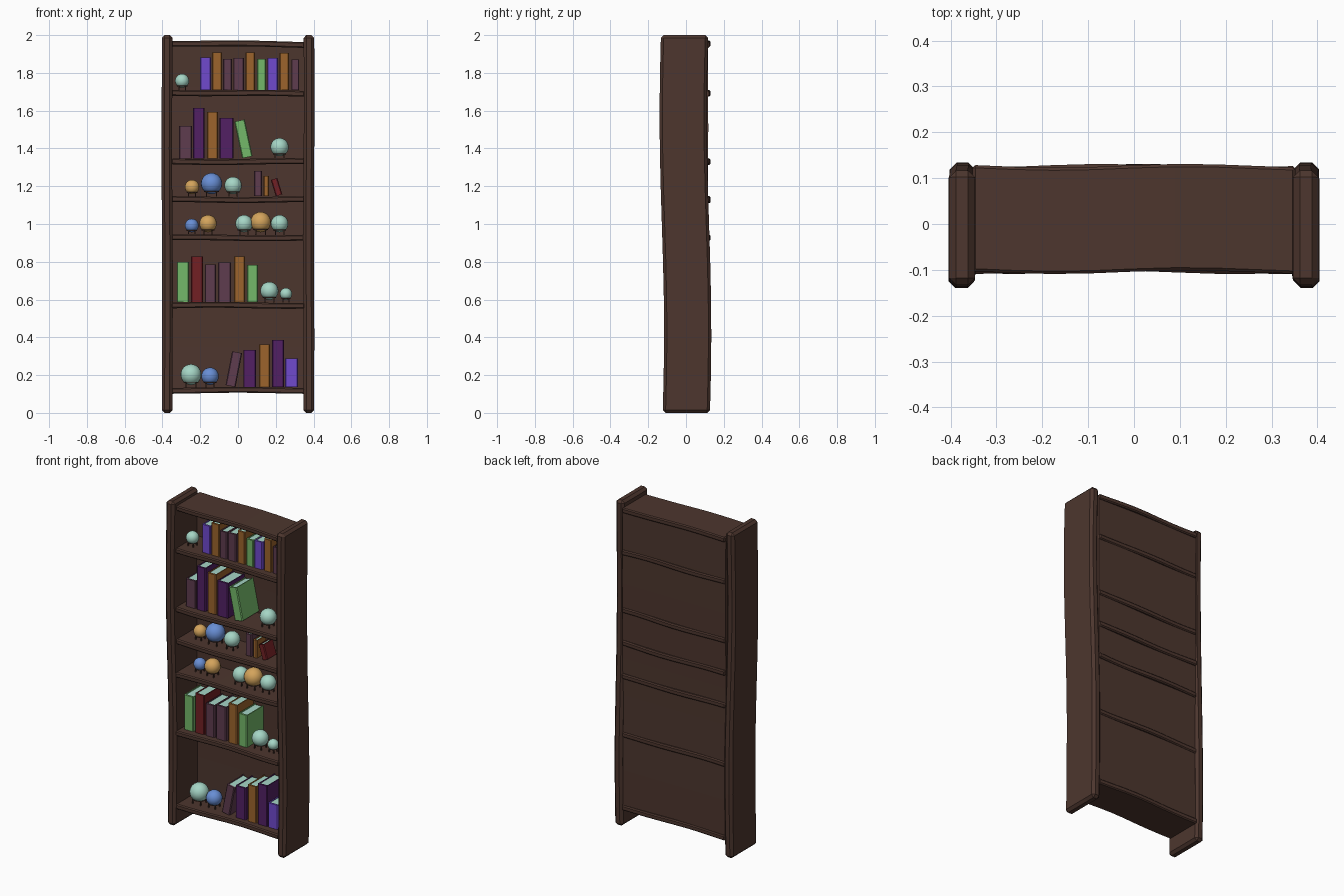
import bpy, bmesh, math
from mathutils import Matrix, Vector

if "Cube" in bpy.data.objects:
    bpy.data.objects.remove(bpy.data.objects["Cube"])


def material(name, rgb):
    m = bpy.data.materials.new(name)
    lin = [(c / 255 / 12.92) if c < 10 else ((c / 255 + 0.055) / 1.055) ** 2.4 for c in rgb]
    m.diffuse_color = (*lin, 1)
    m.use_nodes = True
    m.node_tree.nodes["Principled BSDF"].inputs["Base Color"].default_value = m.diffuse_color
    return m


MAT = {n: material(n, c) for n, c in {
    "wood": (77, 54, 46), "violet": (112, 74, 206), "purple": (82, 32, 100),
    "amber": (156, 100, 44), "green": (116, 184, 106), "plum": (94, 60, 78),
    "red": (114, 32, 36), "mint": (166, 214, 198), "blue": (104, 142, 212),
    "gold": (212, 164, 92)}.items()}


def finish(bm, name, mats):
    bmesh.ops.recalc_face_normals(bm, faces=bm.faces)
    me = bpy.data.meshes.new(name)
    bm.to_mesh(me)
    bm.free()
    for m in mats:
        me.materials.append(MAT[m])
    ob = bpy.data.objects.new(name, me)
    bpy.context.collection.objects.link(ob)
    return ob


def add_box(bm, lo, hi, mat=0):
    lo, hi = Vector(lo), Vector(hi)
    mtx = Matrix.Translation((lo + hi) / 2) @ Matrix.Diagonal((*(hi - lo), 1))
    geo = bmesh.ops.create_cube(bm, size=1, matrix=mtx)
    for f in {f for v in geo["verts"] for f in v.link_faces}:
        f.material_index = mat
    return geo["verts"]


def plank(name, lo, hi, axis, cuts, warp, bevel):
    """Hand-carved board: sliced along one axis, warped, then chamfered."""
    bm = bmesh.new()
    add_box(bm, lo, hi)
    normal = Vector((0, 0, 0))
    normal[axis] = 1
    for i in range(1, cuts):
        p = Vector(lo).lerp(Vector(hi), i / cuts)
        bmesh.ops.bisect_plane(bm, geom=bm.verts[:] + bm.edges[:] + bm.faces[:],
                               plane_co=p, plane_no=normal)
    for v in bm.verts:
        v.co += Vector(warp(v.co))
    ob = finish(bm, name, ["wood"])
    if bevel:
        mod = ob.modifiers.new("chamfer", "BEVEL")
        mod.width = bevel
        mod.segments = 1
        mod.limit_method = "ANGLE"
        mod.angle_limit = math.radians(40)
    return ob


# Upright side boards with a gentle sway from front to back
def sway(z):
    return -0.003 - 0.012 * math.sin((z - 1.0) * math.pi / 1.15)


for side, name in ((-1, "left_side"), (1, "right_side")):
    xs = sorted((side * 0.347, side * 0.403))
    plank(name, (xs[0], -0.125, 0.0), (xs[1], 0.125, 2.0), 2, 10,
          lambda c, s=side: (0.002 * math.sin(c.z * 4 + s) * (0.3 < c.z < 1.8),
                             sway(c.z), 0), 0.015)

# Shelves, wavy along their length
SHELF_TOPS = [0.138, 0.588, 0.946, 1.148, 1.349, 1.711, 1.972]
for i, top in enumerate(SHELF_TOPS):
    plank(f"shelf_{i + 1}", (-0.352, -0.105, top - 0.031), (0.352, 0.127, top), 0, 8,
          lambda c, k=i: (0, 0.004 * math.sin(c.x * 11 + 0.3 + (k % 3 - 0) * (k < 6)),
                          -0.003 + 0.003 * math.cos(c.x * 8 + k) - 0.01 * c.x * (k > 4)),
          0.006)

# Back board
plank("back_board", (-0.352, 0.098, 0.12), (0.352, 0.116, 1.955), 2, 8,
      lambda c: (0, 0.002 * math.sin(c.z * 5), 0), 0)


# Books: spine and two cover boards around a block of pages
def book(colour, x, width, height, base, lean=0, front=-0.065, back=0.096):
    bm = bmesh.new()
    h, t = width / 2, 0.006
    spine = add_box(bm, (-h, front, 0), (h, front + 0.012, height))
    edges = {e for v in spine for e in v.link_edges
             if abs(e.verts[0].co.z - e.verts[1].co.z) > 0.01
             and e.verts[0].co.y < front + 0.001}
    bmesh.ops.bevel(bm, geom=list(edges), offset=0.005, segments=1, affect="EDGES")
    for s in (-1, 1):
        xs = sorted((s * h, s * (h - t)))
        add_box(bm, (xs[0], front + 0.010, 0), (xs[1], back, height))
    add_box(bm, (-h + t, front + 0.010, 0.004), (h - t, back - 0.006, height - 0.004), 1)
    # A leaning book tips over the lower corner on the side it leans to
    pivot = math.copysign(h, lean) if lean else 0
    bmesh.ops.translate(bm, verts=bm.verts, vec=(-pivot, 0, 0))
    bmesh.ops.rotate(bm, verts=bm.verts, cent=(0, 0, 0),
                     matrix=Matrix.Rotation(math.radians(lean), 3, "Y"))
    bmesh.ops.translate(bm, verts=bm.verts, vec=(x + pivot, 0, base))
    finish(bm, f"{colour}_book", [colour, "mint"])


# Each row: colour, centre x, width, height, optional lean in degrees
ROWS = {
    0: [("plum", -0.040, 0.054, 0.182, 11), ("purple", 0.062, 0.068, 0.196),
        ("amber", 0.140, 0.058, 0.224), ("purple", 0.212, 0.064, 0.249),
        ("violet", 0.283, 0.068, 0.150)],
    1: [("green", -0.292, 0.064, 0.212), ("red", -0.217, 0.064, 0.240),
        ("plum", -0.146, 0.060, 0.198), ("plum", -0.071, 0.068, 0.208),
        ("amber", 0.008, 0.060, 0.240), ("green", 0.077, 0.058, 0.197)],
    3: [("plum", 0.106, 0.040, 0.133), ("amber", 0.150, 0.028, 0.108),
        ("red", 0.218, 0.036, 0.090, -17)],
    4: [("plum", -0.278, 0.068, 0.170), ("purple", -0.207, 0.060, 0.266),
        ("amber", -0.135, 0.058, 0.245), ("purple", -0.060, 0.074, 0.214),
        ("green", 0.050, 0.056, 0.198, -12)],
    5: [("violet", -0.172, 0.056, 0.172), ("amber", -0.111, 0.054, 0.197),
        ("plum", -0.055, 0.048, 0.164), ("plum", 0.003, 0.056, 0.168),
        ("amber", 0.066, 0.050, 0.197), ("green", 0.125, 0.048, 0.163),
        ("violet", 0.183, 0.056, 0.168), ("amber", 0.246, 0.050, 0.196),
        ("plum", 0.303, 0.042, 0.162)],
}
for row, books in ROWS.items():
    for b in books:
        depth = {"front": -0.05, "back": 0.04} if row == 3 else {}
        book(*b[:4], SHELF_TOPS[row] - 0.001, *b[4:], **depth)


# Glass balls, each resting in a ring on four short feet
def orb(colour, x, r, base, y=-0.02):
    cz = base + r + 0.010
    bm = bmesh.new()
    bmesh.ops.create_uvsphere(bm, u_segments=20, v_segments=14, radius=r,
                              matrix=Matrix.Translation((x, y, cz)))
    ob = finish(bm, f"{colour}_ball", [colour])
    for p in ob.data.polygons:
        p.use_smooth = True
    ring_r = r * 0.68
    ring_z = cz - r * 0.74
    bpy.ops.mesh.primitive_torus_add(major_segments=20, minor_segments=6,
                                     major_radius=ring_r, minor_radius=0.003,
                                     location=(x, y, ring_z))
    ring = bpy.context.object
    ring.name = "ball_ring"
    ring.data.materials.append(MAT["wood"])
    bm = bmesh.new()
    for k in range(4):
        a = math.pi / 4 + k * math.pi / 2
        px, py = x + ring_r * math.cos(a), y + ring_r * math.sin(a)
        add_box(bm, (px - 0.003, py - 0.003, base - 0.003), (px + 0.003, py + 0.003, ring_z))
    finish(bm, "ball_feet", ["wood"])


# Each row: colour, x, radius
ORBS = {
    0: [("mint", -0.249, 0.055), ("blue", -0.148, 0.046)],
    1: [("mint", 0.166, 0.048), ("mint", 0.254, 0.032)],
    2: [("blue", -0.245, 0.036), ("gold", -0.159, 0.046), ("mint", 0.032, 0.046),
        ("gold", 0.120, 0.054), ("mint", 0.220, 0.046)],
    3: [("gold", -0.243, 0.038), ("blue", -0.140, 0.056), ("mint", -0.026, 0.046)],
    4: [("mint", 0.220, 0.048)],
    5: [("mint", -0.296, 0.037)],
}
for row, orbs in ORBS.items():
    for o in orbs:
        orb(*o, SHELF_TOPS[row])
